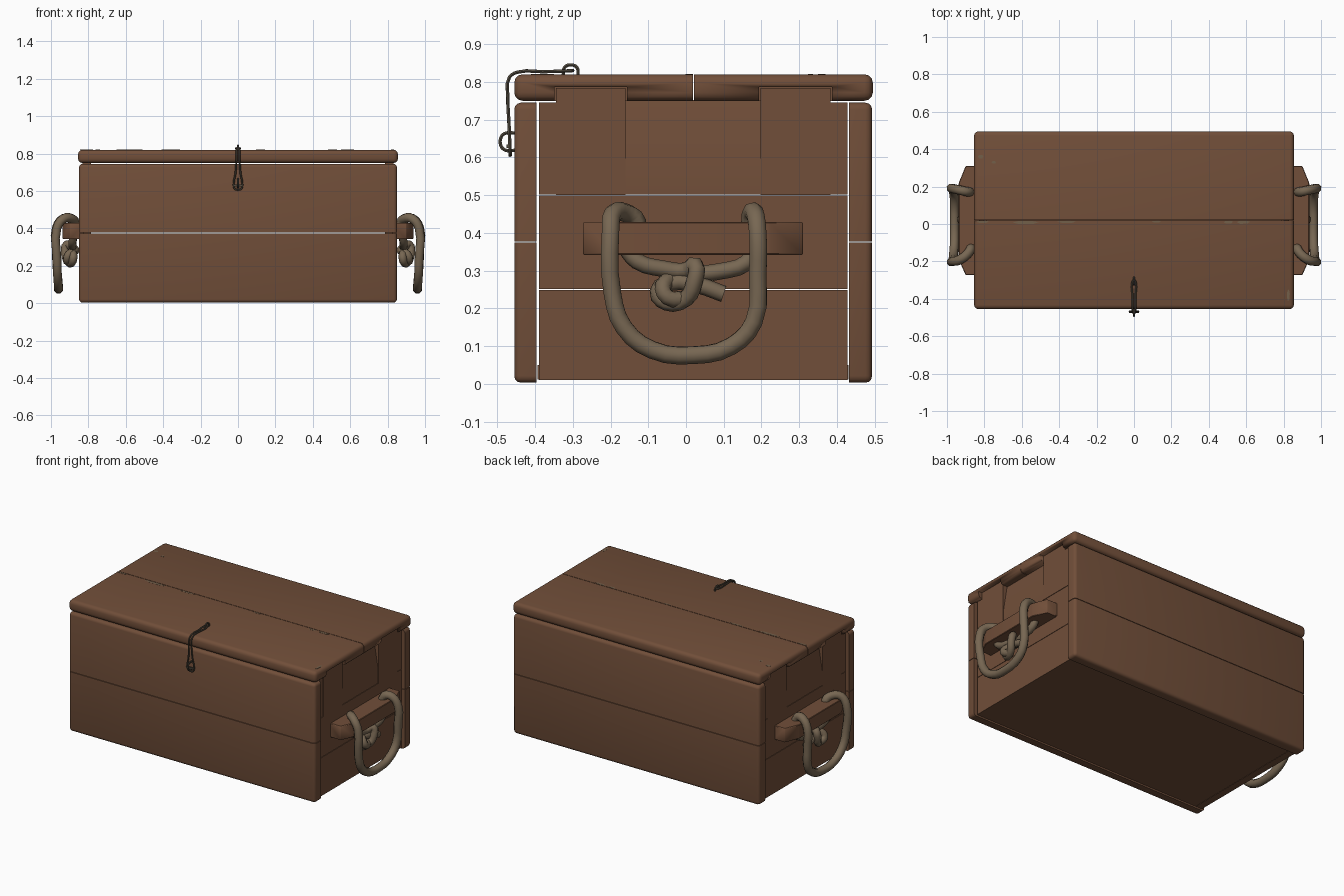
import bpy, bmesh, math
from mathutils import Vector

if "Cube" in bpy.data.objects:
    bpy.data.objects.remove(bpy.data.objects["Cube"])


def material(name, rgb):
    m = bpy.data.materials.new(name)
    m.diffuse_color = (*rgb, 1)
    m.use_nodes = True
    m.node_tree.nodes["Principled BSDF"].inputs["Base Color"].default_value = m.diffuse_color
    return m


WOOD = material("brown wood", (0.165, 0.077, 0.041))
WORN = material("worn wood", (0.17, 0.115, 0.068))
ROPE = material("tan rope", (0.185, 0.135, 0.085))
IRON = material("dark iron", (0.085, 0.07, 0.05))


def finish(bm, name, mat, smooth=True):
    bmesh.ops.recalc_face_normals(bm, faces=bm.faces)
    me = bpy.data.meshes.new(name)
    bm.to_mesh(me)
    bm.free()
    me.materials.append(mat)
    ob = bpy.data.objects.new(name, me)
    bpy.context.collection.objects.link(ob)
    if smooth:
        select(ob)
        bpy.ops.object.shade_smooth_by_angle(angle=math.radians(35))
    return ob


def select(ob):
    bpy.ops.object.select_all(action='DESELECT')
    ob.select_set(True)
    bpy.context.view_layer.objects.active = ob


def box(name, lo, hi, mat=WOOD, rounded=None, r=0.02, seg=3):
    """Box between two corners; edges whose midpoint passes 'rounded' are bevelled."""
    lo, hi = Vector(lo), Vector(hi)
    bm = bmesh.new()
    bmesh.ops.create_cube(bm, size=1)
    for v in bm.verts:
        v.co = Vector((lo[i] + hi[i]) / 2 + v.co[i] * (hi[i] - lo[i]) for i in range(3))
    if rounded:
        es = [e for e in bm.edges if rounded((e.verts[0].co + e.verts[1].co) / 2)]
        bmesh.ops.bevel(bm, geom=es, offset=r, segments=seg, profile=0.5, affect='EDGES')
    return finish(bm, name, mat)


def prism(name, base, shift, mat=WOOD, r=0):
    """Extrude a flat outline along a vector."""
    bm = bmesh.new()
    f = bm.faces.new([bm.verts.new(p) for p in base])
    top = bmesh.ops.extrude_face_region(bm, geom=[f])['geom']
    bmesh.ops.translate(bm, vec=shift, verts=[g for g in top if isinstance(g, bmesh.types.BMVert)])
    if r:
        bmesh.ops.bevel(bm, geom=bm.edges[:], offset=r, segments=1, affect='EDGES')
    return finish(bm, name, mat)


def tube(name, pts, radius, mat, closed=False, steps=4, res=2):
    """Round cord through a row of points."""
    cu = bpy.data.curves.new(name, 'CURVE')
    cu.dimensions = '3D'
    cu.bevel_depth, cu.bevel_resolution = radius, res
    cu.use_fill_caps = not closed
    cu.resolution_u = steps
    sp = cu.splines.new('BEZIER')
    sp.bezier_points.add(len(pts) - 1)
    for b, p in zip(sp.bezier_points, pts):
        b.co = p
        b.handle_left_type = b.handle_right_type = 'AUTO'
    sp.use_cyclic_u = closed
    cu.materials.append(mat)
    ob = bpy.data.objects.new(name, cu)
    bpy.context.collection.objects.link(ob)
    select(ob)
    bpy.ops.object.convert(target='MESH')
    bpy.ops.object.shade_smooth_by_angle(angle=math.radians(50))
    return ob


def near(a, b):
    return abs(a - b) < 1e-4


# Long front and back walls, two planks each, rounded on the outside
for side, yo, yi in (("front", -0.455, -0.396), ("back", 0.493, 0.432)):
    for part, z0, z1, seam in (("lower", 0.003, 0.374, 0.374), ("upper", 0.377, 0.745, 0.377)):
        box(f"{side}_plank_{part}", (-0.85, min(yo, yi), z0), (0.85, max(yo, yi), z1),
            rounded=lambda c: not near(c.z, seam) and not near(c.y, yi), r=0.018)

# Floor
box("floor", (-0.82, -0.394, 0.012), (0.82, 0.43, 0.05))

# Lid planks
lids = []
for part, y0, y1, seam in (("front", -0.455, 0.0185, 0.0185), ("back", 0.0215, 0.495, 0.0215)):
    lids.append(box(f"lid_plank_{part}", (-0.855, y0, 0.75), (0.855, y1, 0.82),
                    rounded=lambda c: not near(c.y, seam), r=0.022))

TABS = ((-0.345, -0.16), (0.197, 0.383))
for sx, side in ((1, "right"), (-1, "left")):
    # Notches in the lid for the end tabs
    for (y0, y1), lid in zip(TABS, lids):
        xs = sorted((sx * 0.77, sx * 0.9))
        cut = box("notch_cutter", (xs[0], y0 - 0.004, 0.7), (xs[1], y1 + 0.004, 0.787))
        cut.hide_render = True
        select(lid)
        m = lid.modifiers.new("notch", 'BOOLEAN')
        m.operation, m.solver, m.object = 'DIFFERENCE', 'EXACT', cut
        # keep the notch ahead of the smoothing modifier, if there is one
        bpy.ops.object.modifier_apply(modifier=m.name)
        bpy.data.objects.remove(cut)
        # Tab standing up from the end wall
        xs = sorted((sx * 0.785, sx * 0.832))
        box(f"{side}_tab", (xs[0], y0, 0.5), (xs[1], y1, 0.784))

    # End wall planks
    xs = sorted((sx * 0.785, sx * 0.83))
    for i, (z0, z1) in enumerate(((0.01, 0.249), (0.2515, 0.499))):
        box(f"{side}_end_plank_{i}", (xs[0], -0.39, z0), (xs[1], 0.428, z1))
    for y0, y1 in ((-0.39, -0.16), (0.197, 0.428)):
        box(f"{side}_end_top", (xs[0], y0, 0.5015), (xs[1], y1, 0.745))
    # Middle of the top plank with a sloped finger scoop
    prof = ((0.785, 0.5015), (0.83, 0.5015), (0.83, 0.585), (0.803, 0.752), (0.785, 0.752))
    prism(f"{side}_finger_scoop", [(sx * x, -0.16, z) for x, z in prof], (0, 0.357, 0))

    # Handle batten with tapered ends
    prof = ((0.82, 0.31), (0.90, 0.31), (0.937, 0.22), (0.937, -0.19), (0.90, -0.273), (0.82, -0.273))
    prism(f"{side}_handle_batten", [(sx * x, y, 0.342) for x, y in prof], (0, 0, 0.087), r=0.003)

    # Rope loop through the batten, with its two ends meeting in a knot
    loop = [(0.885, -0.15, 0.37), (0.872, -0.13, 0.43), (0.89, -0.16, 0.453), (0.935, -0.193, 0.45),
            (0.968, -0.2, 0.40), (0.968, -0.195, 0.24), (0.965, -0.165, 0.15), (0.96, -0.09, 0.09),
            (0.96, 0.02, 0.076), (0.96, 0.12, 0.1), (0.966, 0.18, 0.165), (0.972, 0.19, 0.29),
            (0.972, 0.19, 0.40), (0.935, 0.182, 0.452), (0.89, 0.172, 0.448), (0.875, 0.175, 0.38)]
    knot_a = [(0.88, -0.16, 0.36), (0.885, -0.13, 0.325), (0.885, -0.06, 0.305), (0.89, 0.0, 0.30),
              (0.915, 0.025, 0.315), (0.925, 0.022, 0.27), (0.91, 0.0, 0.225), (0.89, -0.05, 0.215),
              (0.88, -0.075, 0.245), (0.885, -0.04, 0.268), (0.895, 0.03, 0.262), (0.895, 0.1, 0.238)]
    knot_b = [(0.88, 0.185, 0.36), (0.885, 0.16, 0.32), (0.885, 0.09, 0.298), (0.875, 0.03, 0.29),
              (0.87, -0.02, 0.28), (0.905, -0.06, 0.262), (0.915, -0.05, 0.23), (0.90, 0.0, 0.225)]
    for n, pts, rad in (("handle_rope", loop, 0.025), ("knot_left", knot_a, 0.022), ("knot_right", knot_b, 0.022)):
        tube(f"{side}_{n}", [(sx * x, y, z) for x, y, z in pts], rad, ROPE, steps=3)

# Hairpin hook over the lid edge: half path mirrored to the other strand
half = [(0.010, -0.315, 0.829), (0.008, -0.38, 0.827), (0.008, -0.445, 0.826), (0.008, -0.468, 0.812),
        (0.009, -0.472, 0.76), (0.014, -0.469, 0.69), (0.023, -0.467, 0.64), (0.018, -0.466, 0.613)]
path = half + [(0, -0.466, 0.606)] + [(-x, y, z) for x, y, z in half[::-1]] + [(0, -0.30, 0.83)]
tube("latch_hook", path, 0.005, IRON, closed=True, steps=3, res=1)

# Staples holding the hook
tube("lid_staple", [(0, -0.325, 0.815), (0, -0.322, 0.838), (0, -0.305, 0.845), (0, -0.289, 0.838),
                    (0, -0.286, 0.815)], 0.005, IRON, res=1)
tube("front_staple", [(0, -0.45, 0.664), (0, -0.478, 0.664), (0, -0.489, 0.655), (0, -0.490, 0.63),
                      (0, -0.478, 0.619), (0, -0.45, 0.619)], 0.005, IRON, res=1)
box("staple_pin", (-0.027, -0.476, 0.625), (0.027, -0.467, 0.634), IRON)

# Worn chips along the lid seam and at the lid edges
for x, y, w, d in ((-0.58, 0.008, 0.14, 0.018), (-0.36, 0.012, 0.1, 0.012), (-0.81, 0.012, 0.07, 0.012),
                   (0.12, 0.013, 0.05, 0.01), (0.505, 0.01, 0.05, 0.016), (0.585, 0.01, 0.07, 0.018),
                   (-0.75, 0.33, 0.025, 0.014), (-0.82, 0.36, 0.03, 0.02), (0.825, -0.38, 0.016, 0.06)):
    pts = [(x - w / 2, y), (x - w * 0.25, y - d / 2), (x + w * 0.3, y - d * 0.45),
           (x + w / 2, y + d * 0.1), (x + w * 0.2, y + d / 2), (x - w * 0.3, y + d * 0.4)]
    prism("worn_chip", [(a, b, 0.8195) for a, b in pts], (0, 0, 0.0012), WORN)
